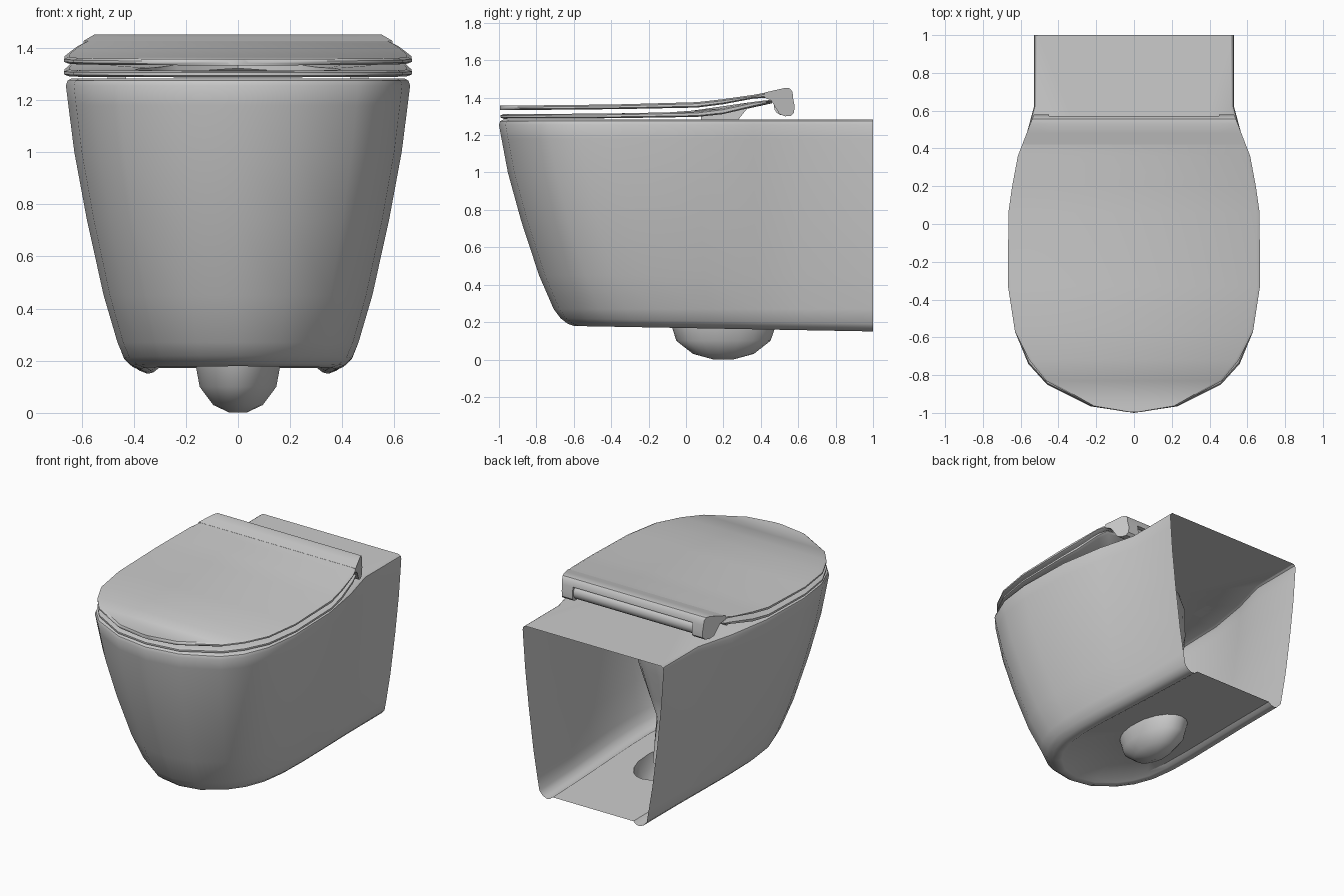
import bpy, bmesh, math

if "Cube" in bpy.data.objects:
    bpy.data.objects.remove(bpy.data.objects["Cube"])

def interp(pts, v):
    for (a, p), (b, q) in zip(pts, pts[1:]):
        if v <= b:
            return p + (q - p) * max(0, (v - a) / (b - a))
    return pts[-1][1]

def loft(name, rings, open_pairs=(), gap=None, caps=(False, False), wrap=False, angle=35):
    """Skin equal-length closed rings; pairs in open_pairs are left open after index gap."""
    bm = bmesh.new()
    vs = [[bm.verts.new(p) for p in r] for r in rings]
    n = len(rings[0])
    for k in range(len(rings) if wrap else len(rings) - 1):
        a, b = vs[k], vs[(k + 1) % len(vs)]
        for i in range(n):
            if k in open_pairs and i >= gap:
                continue
            j = (i + 1) % n
            bm.faces.new((a[i], a[j], b[j], b[i]))
    if caps[0]:
        bm.faces.new(vs[0])
    if caps[1]:
        bm.faces.new(vs[-1])
    bmesh.ops.delete(bm, geom=[v for v in bm.verts if not v.link_faces], context='VERTS')
    bmesh.ops.recalc_face_normals(bm, faces=bm.faces[:])
    me = bpy.data.meshes.new(name)
    bm.to_mesh(me)
    bm.free()
    ob = bpy.data.objects.new(name, me)
    bpy.context.collection.objects.link(ob)
    bpy.ops.object.select_all(action='DESELECT')
    ob.select_set(True)
    bpy.context.view_layer.objects.active = ob
    bpy.ops.object.shade_smooth_by_angle(angle=math.radians(angle))
    return ob

def oval(guide, cy, rx, ry, z):
    """Oval whose points lie in the same directions as the guide ring's points."""
    out = []
    for p in guide:
        a = math.atan2((p[1] - cy) / ry, p[0] / rx)
        out.append((rx * math.cos(a), cy + ry * math.sin(a), z(cy + ry * math.sin(a)) if callable(z) else z))
    return out

# Body outline: half of the plan at the top and at the foot, from back to front
TOP = [(.53, 1), (.53, .62), (.6, .36), (.65, .06), (.66, -.33), (.63, -.57),
       (.56, -.74), (.46, -.85), (.23, -.965), (0, -1)]
FOOT = [(.40, 1), (.41, .62), (.42, .38), (.43, .12), (.43, -.1), (.41, -.28),
        (.36, -.42), (.29, -.52), (.15, -.63), (0, -.66)]

def foot_z(y):
    return .18 - .03 * (y + .65) / 1.65

def body_ring(t, z, inset=0):
    half = []
    for (x0, y0), (x1, y1) in zip(TOP, FOOT):
        x, y = x0 + (x1 - x0) * t, y0 + (y1 - y0) * t
        x *= 1 - 2.2 * inset
        y *= 1 - 1.6 * inset if y < 0 else 1
        half.append((x, y))
    pts = half + [(-x, y) for x, y in half[-2::-1]]
    pts += [(half[0][0] * f, 1) for f in (-.5, 0, .5)]
    return [(x, y, z(y) if callable(z) else z) for x, y in pts]

# Body shell, open at the back, with a recessed floor and a hole for the trap
floor = body_ring(1, lambda y: foot_z(y) + .022, .11)
deck = body_ring(0, 1.283, .015)
hole = lambda y: foot_z(y) + .022
rings = [oval(floor, .2, .165, .28, hole), floor,
         body_ring(1, lambda y: foot_z(y) + .005, .085),
         body_ring(1, foot_z, .06),
         body_ring(1, lambda y: foot_z(y) + .012, .025),
         body_ring(.97, lambda y: foot_z(y) + .04)]
for t, z in [(.86, .27), (.63, .45), (.35, .74), (.14, 1.0), (.04, 1.18), (0, 1.255)]:
    rings.append(body_ring(t, z))
rings += [body_ring(0, 1.274, .004), deck, oval(deck, -.25, .42, .53, 1.283)]
loft("body_shell", rings, open_pairs=range(1, len(rings) - 2), gap=18)

# Trap bulge under the floor
loft("trap", [oval(floor, .2, .165, .28, hole)] +
     [oval(floor, .2, .165 * k, .28 * k, z) for k, z in [(.9, .1), (.58, .03), (.2, .001)]],
     caps=(False, True), angle=60)

# Bowl funnel hanging inside the shell
loft("bowl", [oval(deck, c, rx, ry, z) for c, rx, ry, z in [
    (-.25, .42, .53, 1.283), (-.25, .44, .56, 1.2), (-.23, .43, .55, 1.0), (-.2, .38, .48, .8),
    (-.12, .27, .36, .6), (-.02, .17, .23, .45), (.1, .12, .17, .3), (.15, .1, .15, .2)]],
     caps=(False, True), angle=60)

# Half width of the lid and height curves along the depth
WIDTH = [(-.995, .04), (-.963, .23), (-.83, .465), (-.72, .555), (-.57, .63), (-.33, .667),
         (.06, .665), (.2, .645), (.36, .615), (.43, .588), (.58, .53)]
LID_TOP = [(-1, 1.357), (-.4, 1.363), (.06, 1.376), (.2, 1.392), (.36, 1.415), (.43, 1.428)]
LID_LOW = [(-1, 1.333), (-.4, 1.338), (.06, 1.347), (.2, 1.365), (.36, 1.395), (.43, 1.4)]
SEAT_TOP = [(-1, 1.312), (-.4, 1.315), (.06, 1.325), (.2, 1.343), (.36, 1.378), (.45, 1.388)]
SEAT_LOW = [(-1, 1.287), (-.4, 1.29), (.06, 1.297), (.2, 1.312), (.36, 1.35), (.45, 1.37)]

# Lid plate: rounded cross-sections from front to back
rows = []
for y, w in WIDTH[:-1]:
    lo, hi = interp(LID_LOW, y), interp(LID_TOP, y)
    half = [(w - .018, lo), (w, lo + .007), (w, hi - .008), (w - .018, hi)]
    rows.append([(x, y, z) for x, z in half] + [(-x, y, z) for x, z in half[::-1]])
loft("lid", rows, caps=(True, True))

# Lid rear: curled profile, full at the end caps and cut away in the middle
CURL = [(.42, 1.427), (.48, 1.441), (.53, 1.452), (.555, 1.45), (.57, 1.43), (.572, 1.4), (.58, 1.36),
        (.578, 1.32), (.56, 1.303), (.53, 1.3), (.5, 1.312), (.48, 1.345), (.455, 1.385), (.42, 1.4)]
MIDDLE = CURL[:6] + [(.53, 1.4), (.42, 1.4)]

def side(profile, x):
    return [(x if x is not None else interp(WIDTH, y), y, z) for y, z in profile]

for name, s in (("lid_end_right", 1), ("lid_end_left", -1)):
    loft(name, [[(s * x, y, z) for x, y, z in side(CURL, v)] for v in (.45, None)], caps=(True, True))
loft("lid_back_edge", [side(MIDDLE, -.45), side(MIDDLE, .45)], caps=(True, True))

# Hinge bar between the end caps
loft("hinge_bar", [[(x, .52 + .05 * math.cos(a * math.pi / 8), 1.355 + .05 * math.sin(a * math.pi / 8))
                    for a in range(16)] for x in (-.45, .45)], caps=(True, True))

# Seat ring with an oval opening
def seat_ring(curve, inset, dz=0):
    half = [(w - inset, y * (1 - inset)) for y, w in WIDTH[-2:0:-1]]
    pts = half + [(0, -.993 * (1 - inset))] + [(-x, y) for x, y in half[::-1]]
    pts += [(half[0][0] * f, .46) for f in (-.7, 0, .7)]
    return [(x, y, interp(curve, y) + dz) for x, y in pts]

guide = seat_ring(SEAT_TOP, 0)
loft("seat", [oval(guide, -.27, .4, .51, lambda y: interp(SEAT_LOW, y)),
              seat_ring(SEAT_LOW, .018), seat_ring(SEAT_LOW, 0, .007),
              seat_ring(SEAT_TOP, 0, -.007), seat_ring(SEAT_TOP, .018),
              oval(guide, -.27, .4, .51, lambda y: interp(SEAT_TOP, y))], wrap=True)

# Wedge pads under the rear of the seat
PAD = [(.08, 1.283), (.28, 1.283), (.33, 1.345), (.2, 1.315), (.08, 1.3)]
for name, s in (("seat_pad_right", 1), ("seat_pad_left", -1)):
    loft(name, [side(PAD, s * .43), side(PAD, s * .5)], caps=(True, True))
